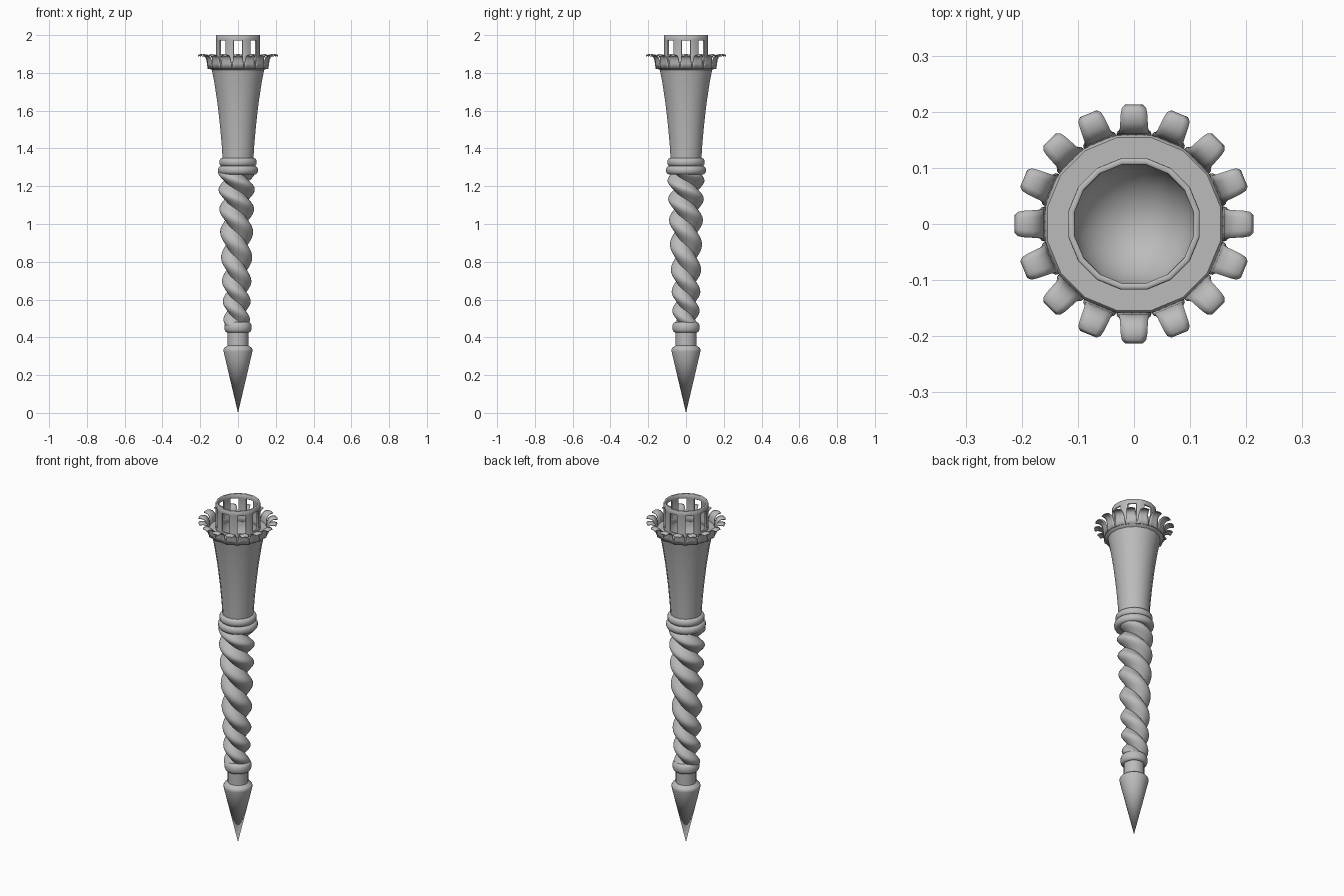
import bpy
import bmesh
from math import sin, cos, pi, tau, sqrt

cube = bpy.data.objects.get("Cube")
if cube:
    bpy.data.objects.remove(cube, do_unlink=True)

grey = bpy.data.materials.new("plain_grey")
grey.use_nodes = True
grey.diffuse_color = (0.5, 0.5, 0.5, 1)
grey.node_tree.nodes["Principled BSDF"].inputs["Base Color"].default_value = (0.5, 0.5, 0.5, 1)


def finish(name, bm, angle=40, fix=True):
    """Turn a bmesh into a shaded, coloured object."""
    bmesh.ops.remove_doubles(bm, verts=bm.verts, dist=0.0001)
    if fix:
        bmesh.ops.recalc_face_normals(bm, faces=bm.faces)
    mesh = bpy.data.meshes.new(name)
    bm.to_mesh(mesh)
    bm.free()
    mesh.materials.append(grey)
    obj = bpy.data.objects.new(name, mesh)
    bpy.context.collection.objects.link(obj)
    bpy.ops.object.select_all(action='DESELECT')
    obj.select_set(True)
    bpy.context.view_layer.objects.active = obj
    bpy.ops.object.shade_smooth_by_angle(angle=angle * pi / 180)
    return obj


def skin(bm, rings, keep=lambda row, col: True):
    """Bridge closed rings of points with quads."""
    rows = [[bm.verts.new(p) for p in ring] for ring in rings]
    n = len(rows[0])
    for i in range(len(rows) - 1):
        for j in range(n):
            if keep(i, j):
                k = (j + 1) % n
                bm.faces.new((rows[i][j], rows[i][k], rows[i + 1][k], rows[i + 1][j]))
    return rows


def circle(r, z, n, x=0):
    return [(x + r * cos(tau * (j + 0.5) / n), r * sin(tau * (j + 0.5) / n), z) for j in range(n)]


def lathe(name, profile, n=16, x=0):
    bm = bmesh.new()
    skin(bm, [circle(max(r, 0.00001), z, n, x) for r, z in profile])
    return finish(name, bm)


def round_ring(name, radius, z, half, bulge, n=24, x=0):
    """Band with a rounded outer edge, closed toward the axis."""
    arc = [(radius - bulge + bulge * cos(a), z + half * sin(a))
           for a in [-pi / 2 + pi * i / 8 for i in range(9)]]
    return lathe(name, [(0, z - half)] + arc + [(0, z + half)], n, x)


# Pointed foot with its neck
lathe("pointed_tip", [(0, 0), (0.077, 0.325), (0.078, 0.335), (0.073, 0.345),
                      (0.055, 0.357), (0.055, 0.44), (0, 0.44)], 24)
round_ring("lower_ring", 0.073, 0.453, 0.027, 0.014)

# Two-strand twisted shaft, wound downward to the left and tapering
bottom, top, steps, sides = 0.46, 1.29, 120, 32
rings = []
for i in range(steps + 1):
    t = i / steps
    z = bottom + (top - bottom) * t
    scale = 0.069 + 0.031 * t
    turn = -tau * 3.75 * (t + 0.03 * sin(tau * t) - 0.58)
    ring = []
    for j in range(sides):
        a = tau * j / sides
        c, s = abs(cos(a)), sin(a)
        r = scale * (0.32 * c + sqrt(0.68 ** 2 - (0.32 * s) ** 2))
        ring.append((r * cos(a + turn) - 0.007, r * sin(a + turn), z))
    rings.append(ring)
shaft = bmesh.new()
ends = skin(shaft, rings)
shaft.faces.new(ends[0])
shaft.faces.new(ends[-1])
finish("twisted_shaft", shaft, 60)

# Collar between shaft and cup
round_ring("collar_lower", 0.107, 1.285, 0.023, 0.018)
round_ring("collar_upper", 0.100, 1.327, 0.022, 0.016)

# Flared cup with a flat shoulder and a hollow bowl
bowl = [(0.112 * cos(a), 1.835 - 0.12 * sin(a)) for a in [pi / 2 * i / 8 for i in range(9)]]
lathe("flared_cup", [(0, 1.34), (0.083, 1.34), (0.088, 1.42), (0.097, 1.52), (0.111, 1.64),
                     (0.128, 1.75), (0.141, 1.815), (0.153, 1.822), (0.161, 1.832),
                     (0.161, 1.84), (0.157, 1.845), (0.112, 1.845)] + bowl, 16)

# Crown with eight windows, one on every other side
crown = bmesh.new()
skin(crown, [circle(0.119, z, 16) for z in (1.835, 1.865, 1.972, 2.0)],
     lambda row, col: row != 1 or col % 2 == 0)
crown_obj = finish("window_crown", crown)
wall = crown_obj.modifiers.new("wall", 'SOLIDIFY')
wall.thickness = 0.011
wall.offset = -1
edge = crown_obj.modifiers.new("soft_edge", 'BEVEL')
edge.width = 0.002
edge.segments = 1

# Sixteen petals that rise from the shoulder and curl outward
path = [(0.158, 1.825, 0.031), (0.162, 1.85, 0.030), (0.164, 1.87, 0.027),
        (0.170, 1.886, 0.025), (0.182, 1.895, 0.024), (0.196, 1.897, 0.023),
        (0.206, 1.895, 0.021), (0.211, 1.891, 0.015)]
petals = bmesh.new()
for k in range(16):
    a = tau * k / 16
    rows = []
    for r, z, w in path:
        rows.append([petals.verts.new((r * cos(a) - w * u * sin(a),
                                       r * sin(a) + w * u * cos(a),
                                       z - 0.004 * u * u)) for u in (-1, -0.5, 0, 0.5, 1)])
    for lo, hi in zip(rows, rows[1:]):
        for j in range(4):
            petals.faces.new((lo[j], lo[j + 1], hi[j + 1], hi[j]))
petal_obj = finish("curled_petals", petals, 60, fix=False)
leaf = petal_obj.modifiers.new("leaf_thickness", 'SOLIDIFY')
leaf.thickness = 0.005
leaf.offset = 0
